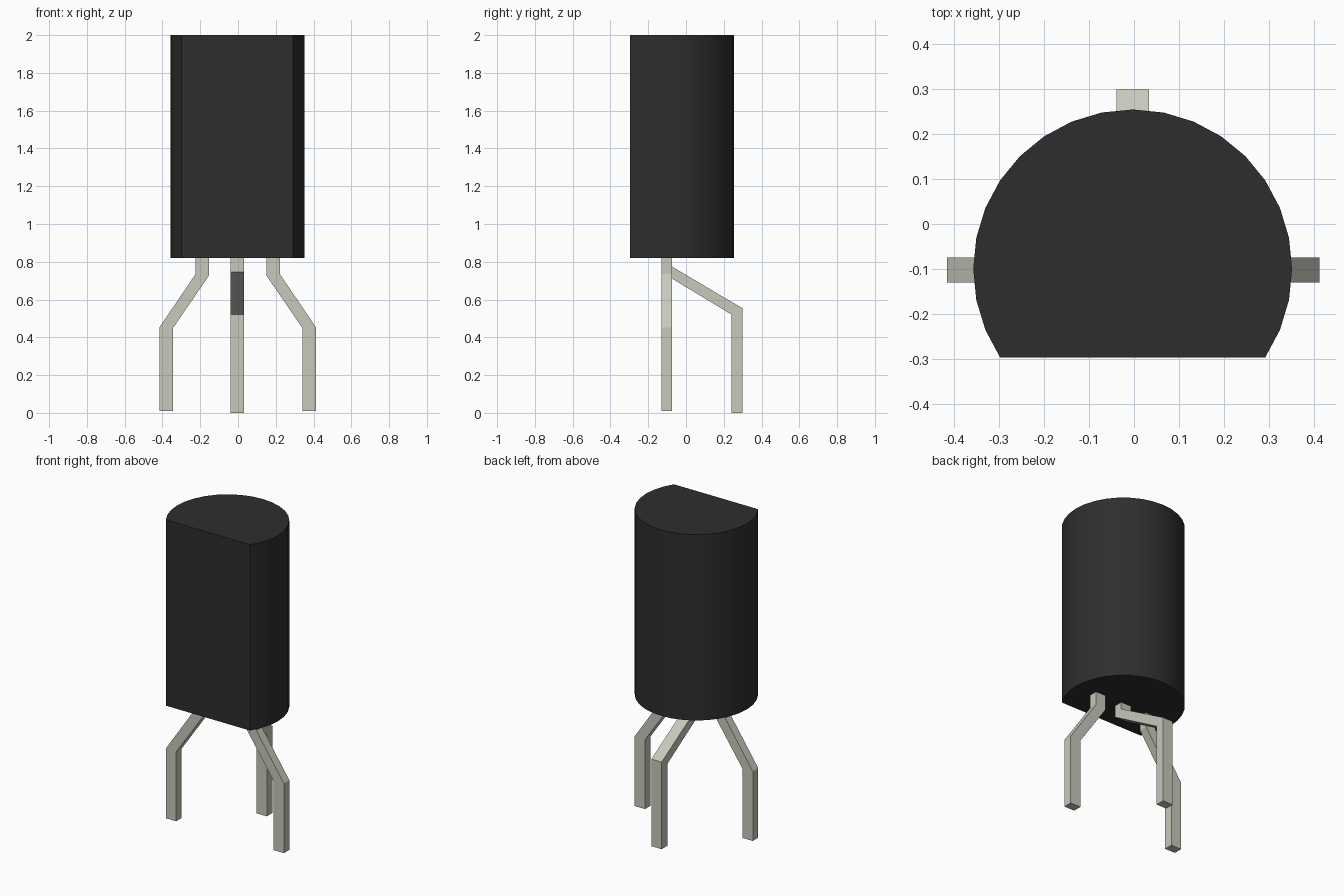
import bpy, bmesh, math

cube = bpy.data.objects.get("Cube")
if cube:
    bpy.data.objects.remove(cube, do_unlink=True)


def material(name, color):
    m = bpy.data.materials.new(name)
    m.use_nodes = True
    m.diffuse_color = (*color, 1)
    m.node_tree.nodes["Principled BSDF"].inputs["Base Color"].default_value = (*color, 1)
    return m


def prism(name, outline, offset, mat):
    """Extrude a closed 3D outline along an offset vector."""
    bm = bmesh.new()
    face = bm.faces.new([bm.verts.new(p) for p in outline])
    ext = bmesh.ops.extrude_face_region(bm, geom=[face])
    verts = [v for v in ext["geom"] if isinstance(v, bmesh.types.BMVert)]
    bmesh.ops.translate(bm, verts=verts, vec=offset)
    bmesh.ops.recalc_face_normals(bm, faces=bm.faces)
    mesh = bpy.data.meshes.new(name)
    bm.to_mesh(mesh)
    bm.free()
    mesh.materials.append(mat)
    ob = bpy.data.objects.new(name, mesh)
    bpy.context.collection.objects.link(ob)
    return ob


black = material("black plastic", (0.027, 0.027, 0.027))
metal = material("pale metal", (0.58, 0.58, 0.50))

CX, CY, R = -0.003, -0.10, 0.355
BASE = 0.82

# Body: round case with a flat front, a 32-sided circle missing its front arc
arc = [math.radians(11.25 * i) for i in range(-3, 20)]
case = prism("case", [(CX + R * math.cos(a), CY + R * math.sin(a), BASE) for a in arc],
             (0, 0, 2 - BASE), black)
bpy.ops.object.select_all(action="DESELECT")
case.select_set(True)
bpy.context.view_layer.objects.active = case
bpy.ops.object.shade_smooth_by_angle(angle=math.radians(30))

# Side legs: splayed outward, mirrored about the case centre
inner = [(0.152, BASE), (0.152, 0.727), (0.342, 0.45), (0.342, 0.01)]
outer = [(0.415, 0.01), (0.415, 0.452), (0.223, 0.735), (0.223, BASE)]
for name, side in (("left_leg", 1), ("right_leg", -1)):
    prism(name, [(CX / 2 + side * x, -0.13, z) for x, z in inner + outer],
          (0, 0.055, 0), metal)

# Middle leg: bent toward the back
front = [(-0.13, BASE), (-0.13, 0.745), (0.242, 0.52), (0.242, 0)]
back = [(0.30, 0), (0.30, 0.553), (-0.075, 0.775), (-0.075, BASE)]
prism("middle_leg", [(-0.039, y, z) for y, z in front + back], (0.072, 0, 0), metal)
